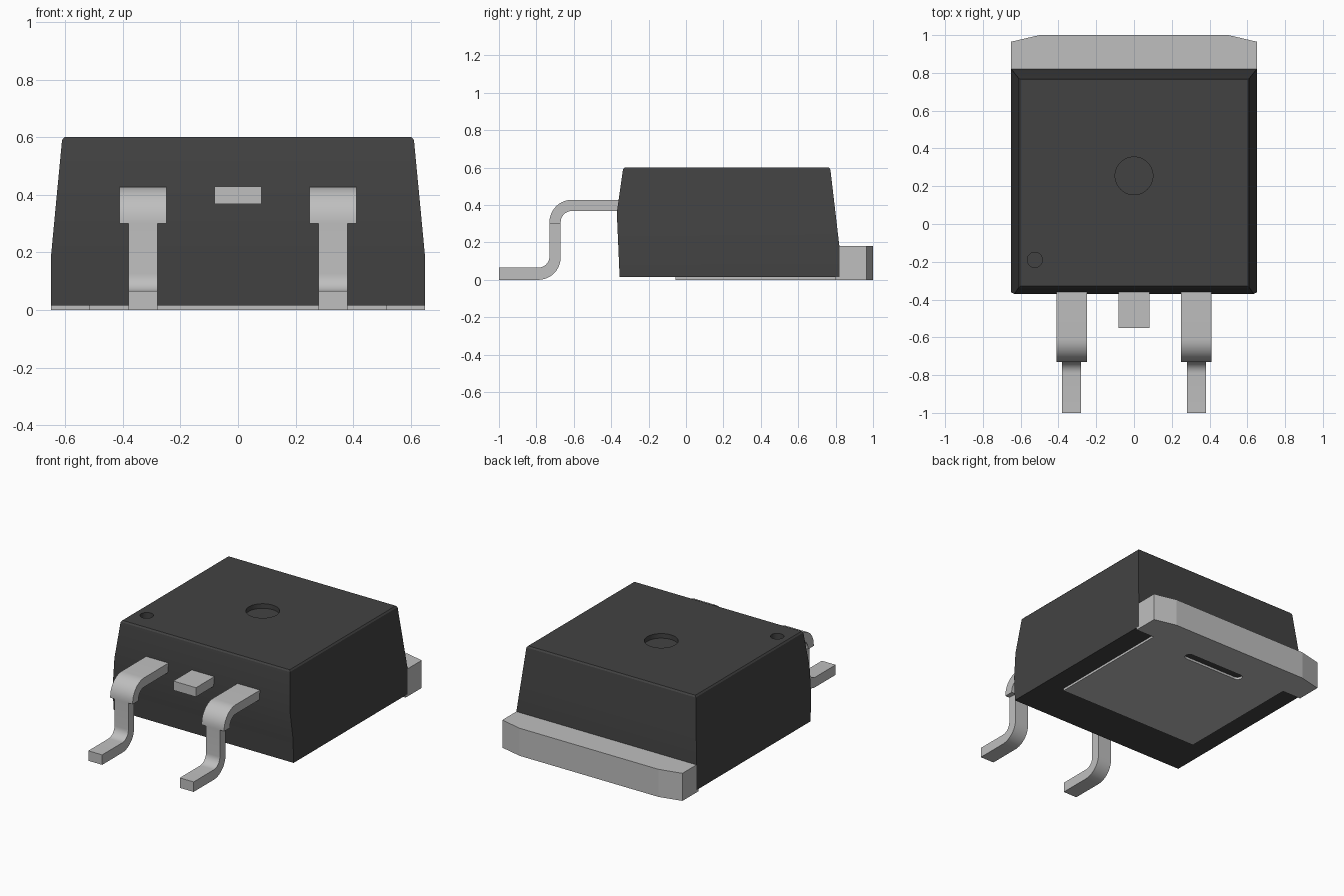
import bpy, bmesh, math

cube = bpy.data.objects.get("Cube")
if cube:
    bpy.data.objects.remove(cube, do_unlink=True)


def material(name, v, rough):
    m = bpy.data.materials.new(name)
    m.use_nodes = True
    m.diffuse_color = (v, v, v, 1)
    b = m.node_tree.nodes["Principled BSDF"]
    b.inputs["Base Color"].default_value = (v, v, v, 1)
    b.inputs["Roughness"].default_value = rough
    return m


BLACK = material("black plastic", 0.055, 0.6)
METAL = material("tinned metal", 0.52, 0.5)


def finish(bm, name, mat):
    bmesh.ops.recalc_face_normals(bm, faces=bm.faces[:])
    me = bpy.data.meshes.new(name)
    bm.to_mesh(me)
    bm.free()
    me.materials.append(mat)
    ob = bpy.data.objects.new(name, me)
    bpy.context.collection.objects.link(ob)
    return ob


def extrude_outline(name, pts, depth, mat):
    """Closed 3D outline pushed along a depth vector."""
    bm = bmesh.new()
    face = bm.faces.new([bm.verts.new(p) for p in pts])
    ext = bmesh.ops.extrude_face_region(bm, geom=[face])
    verts = [g for g in ext["geom"] if isinstance(g, bmesh.types.BMVert)]
    bmesh.ops.translate(bm, verts=verts, vec=depth)
    return finish(bm, name, mat)


def plan(name, xy, z0, z1, mat):
    return extrude_outline(name, [(x, y, z0) for x, y in xy], (0, 0, z1 - z0), mat)


def side(name, yz, x0, x1, mat):
    return extrude_outline(name, [(x0, y, z) for y, z in yz], (x1 - x0, 0, 0), mat)


def arc(cx, cy, r, a0, a1, n=10):
    return [(cx + r * math.cos(math.radians(a0 + (a1 - a0) * i / n)),
             cy + r * math.sin(math.radians(a0 + (a1 - a0) * i / n))) for i in range(n + 1)]


def cut(ob, cutter):
    cutter.hide_render = True
    mod = ob.modifiers.new("cut", 'BOOLEAN')
    mod.operation = 'DIFFERENCE'
    mod.solver = 'EXACT'
    mod.object = cutter
    bpy.context.view_layer.objects.active = ob
    bpy.ops.object.modifier_apply(modifier=mod.name)
    bpy.data.objects.remove(cutter, do_unlink=True)


def smooth(ob):
    bpy.ops.object.select_all(action='DESELECT')
    ob.select_set(True)
    bpy.context.view_layer.objects.active = ob
    bpy.ops.object.shade_smooth_by_angle(angle=math.radians(30))


# Moulded body: rectangles stacked by height (z, half width, front, back)
levels = [(0.015, 0.65, -0.355, 0.82), (0.18, 0.65, -0.362, 0.82),
          (0.36, 0.633, -0.37, 0.799), (0.59, 0.611, -0.337, 0.772),
          (0.60, 0.603, -0.329, 0.764)]
bm = bmesh.new()
rings = [[bm.verts.new(p) for p in ((-w, f, z), (w, f, z), (w, b, z), (-w, b, z))]
         for z, w, f, b in levels]
bm.faces.new(rings[0][::-1])
bm.faces.new(rings[-1])
for lo, hi in zip(rings, rings[1:]):
    for i in range(4):
        j = (i + 1) % 4
        bm.faces.new((lo[i], lo[j], hi[j], hi[i]))
body = finish(bm, "body", BLACK)

# Round recesses in the top: mould mark and pin one mark
for x, y, r, depth in ((0, 0.255, 0.1, 0.03), (-0.525, -0.19, 0.04, 0.05)):
    cut(body, plan("recess_cutter", arc(x, y, r, 0, 360, 48)[:-1], 0.6 - depth, 0.7, BLACK))
smooth(body)

# Thick mounting tab at the back with clipped corners
plan("mounting_tab", [(-0.65, 0.82), (0.65, 0.82), (0.65, 0.965), (0.5, 1.0),
                      (-0.5, 1.0), (-0.65, 0.965)], 0, 0.18, METAL)

# Thin heat pad under the body, with a long slot showing the plastic
pad = plan("heat_pad", [(-0.515, -0.055), (0.515, -0.055), (0.515, 0.8), (0.65, 0.8),
                        (0.65, 0.82), (-0.65, 0.82), (-0.65, 0.8), (-0.515, 0.8)],
           0, 0.015, METAL)
slot = arc(0.19, 0.755, 0.03, -90, 90) + arc(-0.19, 0.755, 0.03, 90, 270)
cut(pad, plan("slot_cutter", slot, -0.05, 0.05, BLACK))

# Bent leads: wide shoulder, then a narrow leg and foot
shoulder = ([(-0.33, 0.428)] + arc(-0.61, 0.308, 0.12, 90, 180) + [(-0.73, 0.30), (-0.67, 0.30)]
            + arc(-0.61, 0.308, 0.06, 180, 90) + [(-0.33, 0.368)])
leg = ([(-0.73, 0.30)] + arc(-0.79, 0.125, 0.06, 0, -90) + [(-1.0, 0.065), (-1.0, 0.0)]
       + arc(-0.79, 0.12, 0.12, -90, 0) + [(-0.67, 0.30)])
for label, cx in (("left", 0.33), ("right", -0.33)):
    smooth(side(label + "_lead_shoulder", shoulder, cx - 0.081, cx + 0.081, METAL))
    smooth(side(label + "_lead_leg", leg, cx - 0.05, cx + 0.05, METAL))

# Cropped middle lead
side("middle_lead_stub", [(-0.55, 0.368), (-0.33, 0.368), (-0.33, 0.428), (-0.55, 0.428)],
     -0.082, 0.082, METAL)
